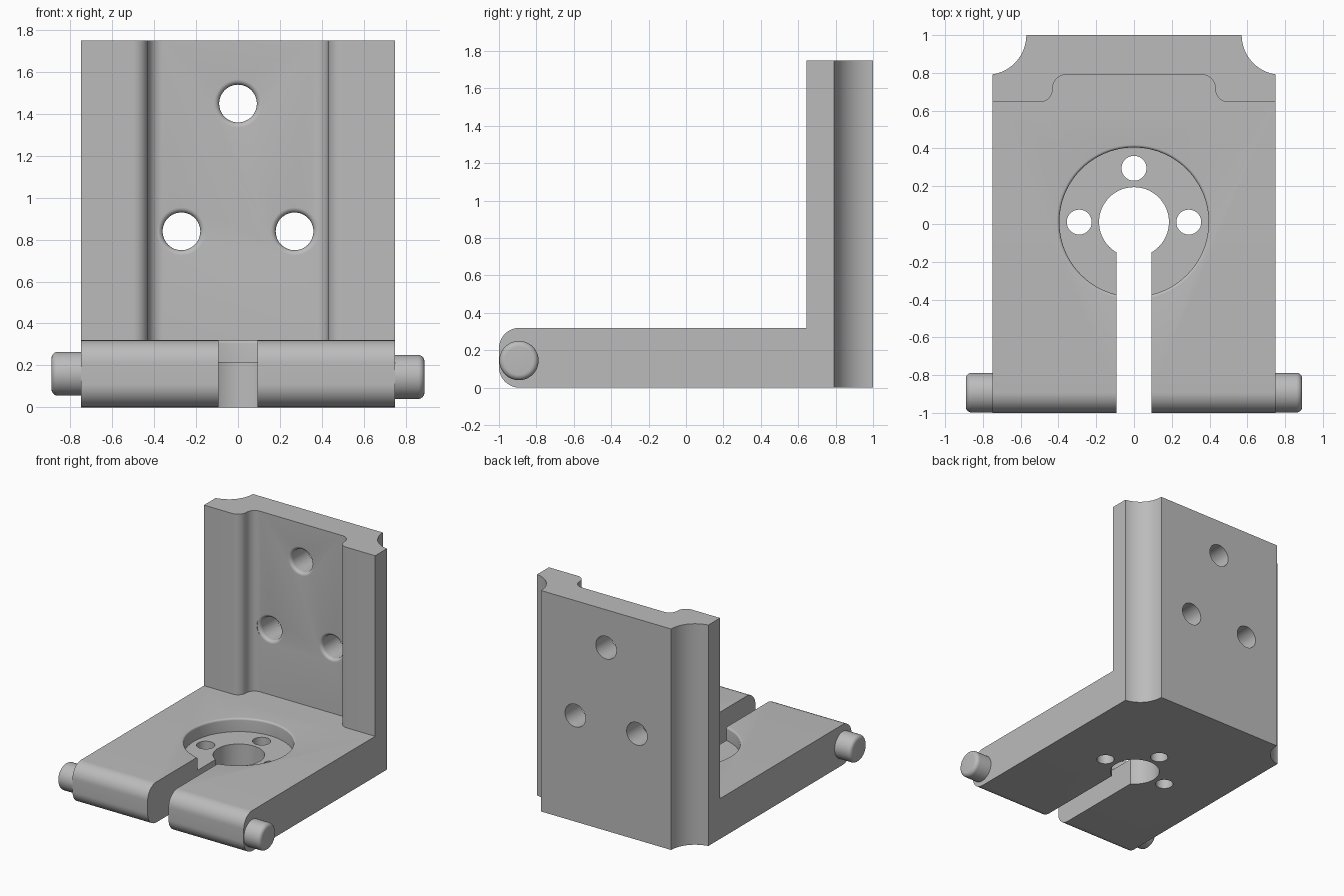
import bpy, bmesh
from math import sin, cos, pi, radians
from mathutils import Matrix

cube = bpy.data.objects.get("Cube")
if cube:
    bpy.data.objects.remove(cube)

grey = bpy.data.materials.new("light grey metal")
grey.use_nodes = True
color = (0.5, 0.5, 0.5, 1)
grey.diffuse_color = color
grey.node_tree.nodes["Principled BSDF"].inputs["Base Color"].default_value = color

TO_X = Matrix(((0, 0, 1), (1, 0, 0), (0, 1, 0))).to_4x4()    # profile (y, z) swept along x
TO_Y = Matrix(((1, 0, 0), (0, 0, 1), (0, -1, 0))).to_4x4()   # axis along +y


def arc(cx, cy, r, start, end, n=12):
    angles = [radians(start + (end - start) * i / n) for i in range(n + 1)]
    return [(cx + r * cos(a), cy + r * sin(a)) for a in angles]


def finish(name, bm, matrix):
    bmesh.ops.transform(bm, matrix=matrix, verts=bm.verts)
    bmesh.ops.recalc_face_normals(bm, faces=bm.faces)
    mesh = bpy.data.meshes.new(name)
    bm.to_mesh(mesh)
    bm.free()
    mesh.materials.append(grey)
    ob = bpy.data.objects.new(name, mesh)
    bpy.context.collection.objects.link(ob)
    return ob


def prism(name, points, low, high, matrix=Matrix()):
    bm = bmesh.new()
    face = bm.faces.new([bm.verts.new((x, y, low)) for x, y in points])
    top = bmesh.ops.extrude_face_region(bm, geom=[face])["geom"]
    bmesh.ops.translate(bm, vec=(0, 0, high - low),
                        verts=[v for v in top if isinstance(v, bmesh.types.BMVert)])
    return finish(name, bm, matrix)


def lathe(name, profile, matrix=Matrix(), n=64):
    """Closed solid turned about z from (radius, height) points."""
    bm = bmesh.new()
    rings = [[bm.verts.new((r * cos(2 * pi * i / n), r * sin(2 * pi * i / n), h))
              for i in range(n)] for r, h in profile]
    for a, b in zip(rings, rings[1:]):
        for i in range(n):
            j = (i + 1) % n
            bm.faces.new((a[i], a[j], b[j], b[i]))
    bm.faces.new(rings[0])
    bm.faces.new(rings[-1])
    return finish(name, bm, matrix)


def smooth(ob):
    bpy.ops.object.select_all(action='DESELECT')
    ob.select_set(True)
    bpy.context.view_layer.objects.active = ob
    bpy.ops.object.shade_smooth_by_angle(angle=radians(30))


# L-shaped body with a rounded front edge
side = (arc(-0.89, 0.11, 0.11, 270, 180) + arc(-0.89, 0.21, 0.11, 180, 90)
        + [(0.645, 0.32), (0.645, 1.75), (1, 1.75), (1, 0)])
body = prism("bracket_body", side, -0.75, 0.75, TO_X)

cutters = []

# Concave grooves down the two rear corners
for s in (-1, 1):
    cutters.append(lathe("corner_groove_cutter", [(0.21, -0.1), (0.21, 1.9)],
                         Matrix.Translation((s * 0.78, 1, 0))))

# Wide channel in the front of the upright
half = arc(0.5, 0.715, 0.07, 270, 180) + arc(0.36, 0.72, 0.07, 0, 90)
half = [(0.5, 0.6)] + half
channel = half + [(-x, y) for x, y in reversed(half)]
cutters.append(prism("channel_cutter", channel, 0.32, 1.9))

# Round holes through the upright, softened at the front
lip = [(0.115, -0.2)] + arc(0.115, 0.025, 0.025, 270, 180, 8) + [(0.09, 0.4)]
for x, z in ((0, 1.45), (-0.27, 0.84), (0.27, 0.84)):
    cutters.append(lathe("wall_hole_cutter", lip,
                         Matrix.Translation((x, 0.79, z)) @ TO_Y, 48))

# Counterbore, centre bore, bolt holes and the slot in the base
bore = [(0.395, 0.215)] + arc(0.41, 0.305, 0.015, 180, 90, 6) + [(0.41, 0.45)]
centre = Matrix.Translation((0, 0.01, 0))
cutters.append(lathe("counterbore_cutter", bore, centre, 96))
cutters.append(lathe("centre_bore_cutter", [(0.185, -0.1), (0.185, 0.3)], centre))
for x, y in ((0, 0.295), (-0.29, 0.01), (0.29, 0.01)):
    cutters.append(lathe("bolt_hole_cutter", [(0.066, -0.1), (0.066, 0.3)],
                         Matrix.Translation((x, y, 0)), 40))
slot = [(-0.092, -1.1), (0.092, -1.1), (0.092, 0), (-0.092, 0)]
cutters.append(prism("slot_cutter", slot, -0.1, 0.5))

bpy.context.view_layer.objects.active = body
for cutter in cutters:
    cutter.hide_render = True
    mod = body.modifiers.new("cut", 'BOOLEAN')
    mod.operation = 'DIFFERENCE'
    mod.solver = 'EXACT'
    mod.object = cutter
    bpy.ops.object.modifier_apply(modifier=mod.name)
    bpy.data.objects.remove(cutter)
smooth(body)

# Rounded pins on both sides of the front edge
pin = [(0.105, -0.1)] + arc(0.075, 0.11, 0.03, 0, 90, 8)
for name, s, z in (("left_pin", 1, 0.145), ("right_pin", -1, 0.16)):
    turn = Matrix.Rotation(s * pi / 2, 4, 'Y')
    smooth(lathe(name, pin, Matrix.Translation((s * 0.75, -0.893, z)) @ turn, 48))
